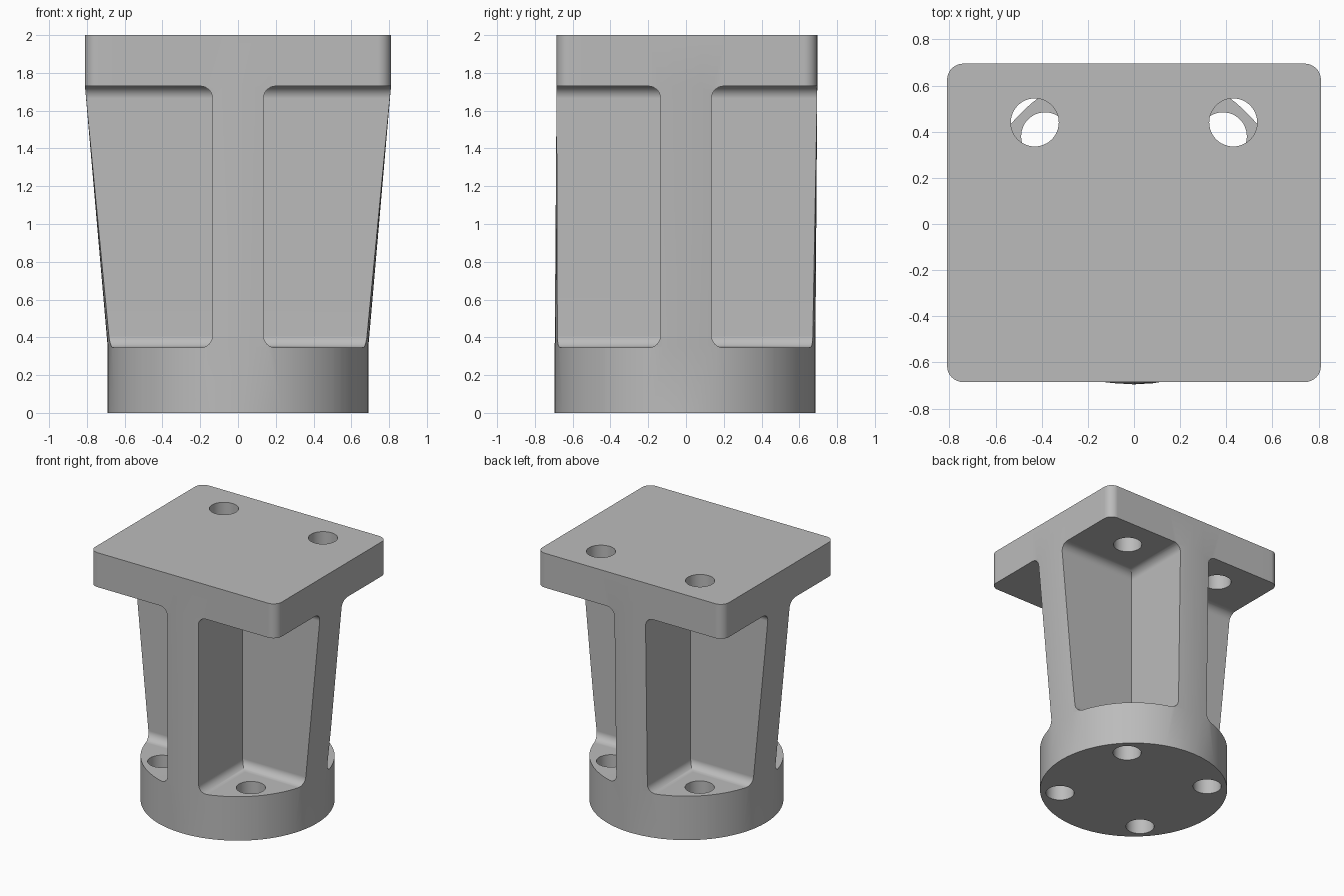
import bpy, bmesh, math
from mathutils import Matrix, Vector

if "Cube" in bpy.data.objects:
    bpy.data.objects.remove(bpy.data.objects["Cube"])

# Main dimensions
BASE_R, BASE_Y = 0.69, -0.005
PLATE_X, PLATE_Y, PLATE_SHIFT, CORNER = 0.81, 0.69, 0.005, 0.07
FLOOR, CEILING, TOP = 0.345, 1.73, 2.0
RIB, FILLET = 0.135, 0.065

grey = bpy.data.materials.new("cast_grey")
grey.use_nodes = True
colour = (0.5, 0.5, 0.5, 1)
grey.diffuse_color = colour
grey.node_tree.nodes["Principled BSDF"].inputs["Base Color"].default_value = colour


def make_object(name, bm):
    bmesh.ops.recalc_face_normals(bm, faces=bm.faces)
    mesh = bpy.data.meshes.new(name)
    bm.to_mesh(mesh)
    bm.free()
    mesh.materials.append(grey)
    obj = bpy.data.objects.new(name, mesh)
    bpy.context.collection.objects.link(obj)
    return obj


def plate_outline(side_steps=18, corner_steps=8):
    """Rounded rectangle with evenly divided sides."""
    arcs = []
    for i, (sx, sy) in enumerate([(1, 1), (-1, 1), (-1, -1), (1, -1)]):
        centre = Vector((sx * (PLATE_X - CORNER), sy * (PLATE_Y - CORNER)))
        angles = [(i + k / corner_steps) * math.pi / 2 for k in range(corner_steps + 1)]
        arcs.append([centre + CORNER * Vector((math.cos(a), math.sin(a))) for a in angles])
    points = []
    for i, arc in enumerate(arcs):
        points += arc
        start, end = arc[-1], arcs[(i + 1) % 4][0]
        points += [start.lerp(end, k / side_steps) for k in range(1, side_steps)]
    return points


# Body: round base lofted into the rectangular plate
outline = plate_outline()
circle = [p.normalized() * BASE_R for p in outline]
bm = bmesh.new()
rings = []
for points, shift, z in [(circle, BASE_Y, 0), (circle, BASE_Y, FLOOR + 0.004),
                         (outline, PLATE_SHIFT, CEILING - 0.002), (outline, PLATE_SHIFT, TOP)]:
    rings.append([bm.verts.new((p.x, p.y + shift, z)) for p in points])
for low, high in zip(rings, rings[1:]):
    for i in range(len(low)):
        j = (i + 1) % len(low)
        bm.faces.new((low[i], low[j], high[j], high[i]))
bm.faces.new(rings[0])
bm.faces.new(rings[-1])
body = make_object("pedestal_mount", bm)


def cut(cutter):
    mod = body.modifiers.new("cut", "BOOLEAN")
    mod.operation, mod.solver, mod.object = "DIFFERENCE", "EXACT", cutter
    bpy.context.view_layer.objects.active = body
    bpy.ops.object.modifier_apply(modifier=mod.name)
    bpy.data.objects.remove(cutter)


def pocket(sx, sy):
    """Corner pocket whose floor and ceiling blend into the ribs."""
    size, height = 1.0, CEILING - FLOOR
    middle = RIB + size / 2
    bm = bmesh.new()
    bmesh.ops.create_cube(bm, size=1, matrix=Matrix.Translation(
        (sx * middle, sy * middle, FLOOR + height / 2)) @ Matrix.Diagonal((size, size, height, 1)))

    def inner(edge):
        a, b = (v.co for v in edge.verts)
        level = abs(a.z - b.z) < 0.01
        return level and any(max(abs(a[k]), abs(b[k])) < RIB + 0.01 for k in (0, 1))

    bmesh.ops.bevel(bm, geom=[e for e in bm.edges if inner(e)], offset=FILLET,
                    offset_type="OFFSET", segments=8, profile=0.5, affect="EDGES")
    return make_object("pocket_cutter", bm)


def drill(x, y, low, high):
    bm = bmesh.new()
    bmesh.ops.create_cone(bm, cap_ends=True, segments=48, radius1=0.104, radius2=0.104,
                          depth=high - low, matrix=Matrix.Translation((x, y, (low + high) / 2)))
    return make_object("hole_cutter", bm)


# Four pockets leave the cross-shaped column; bolt holes in base and plate
for sx in (-1, 1):
    for sy in (-1, 1):
        cut(pocket(sx, sy))
        cut(drill(sx * 0.385, sy * 0.385 + BASE_Y, -0.1, 0.6))
    cut(drill(sx * 0.43, 0.44, 1.5, 2.2))

# Smooth shading with crisp edges
bpy.ops.object.select_all(action="DESELECT")
body.select_set(True)
bpy.context.view_layer.objects.active = body
bpy.ops.object.shade_smooth_by_angle(angle=math.radians(30))
weighted = body.modifiers.new("even_shading", "WEIGHTED_NORMAL")
weighted.keep_sharp = True
